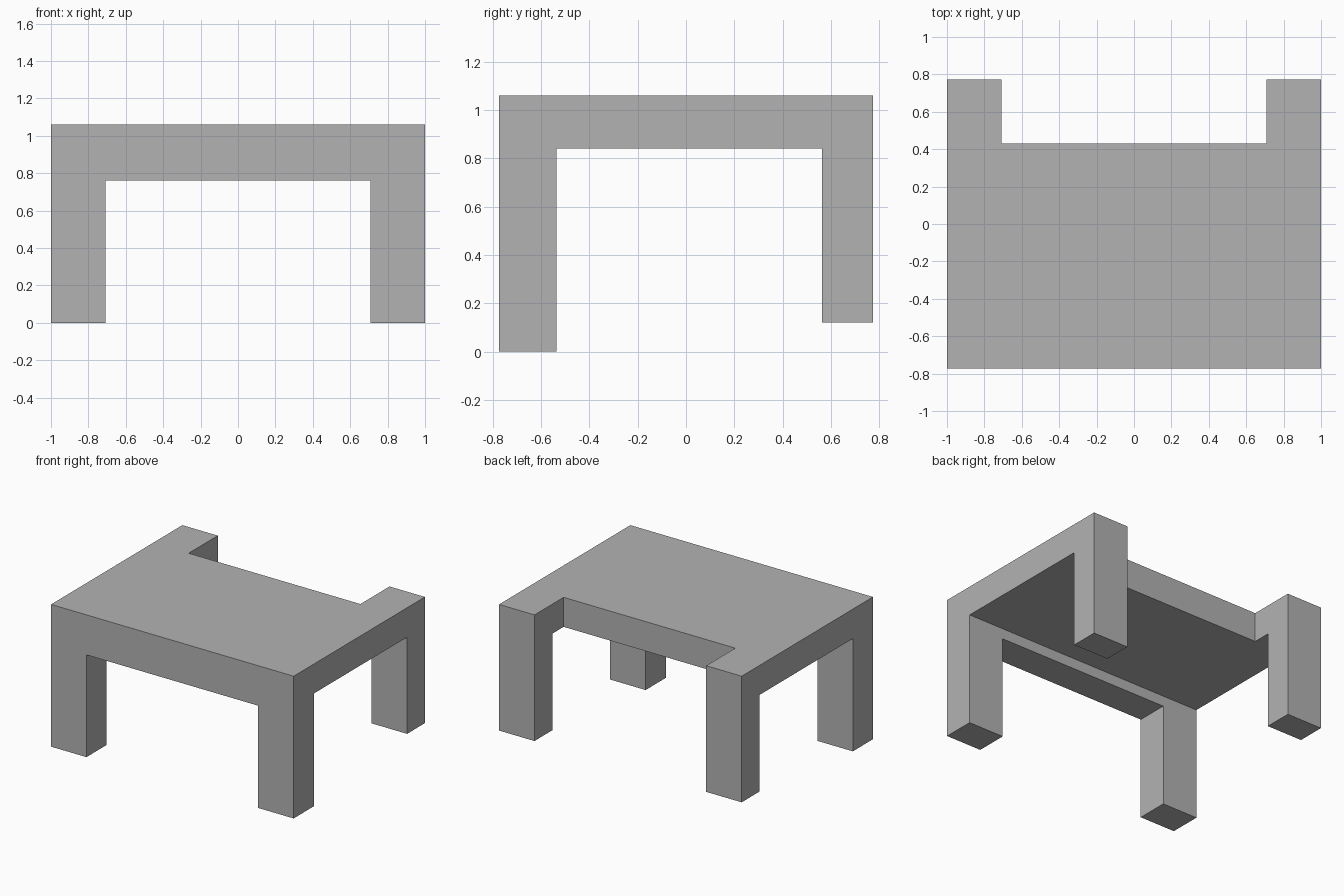
import bpy
import bmesh

cube = bpy.data.objects.get("Cube")
if cube:
    bpy.data.objects.remove(cube, do_unlink=True)

HALF_W, HALF_D, TOP = 1.0, 0.773, 1.06
INNER_X = 0.708          # inner faces of the legs
SLAB_BOTTOM = 0.84
APRON_BOTTOM = 0.762
FRONT_LEG_Y, BACK_LEG_Y = -0.536, 0.563
BACK_FOOT = 0.12         # the back legs are shorter
NOTCH_Y = 0.43

gray = bpy.data.materials.new("plain gray")
gray.use_nodes = True
color = (0.45, 0.45, 0.45, 1.0)
gray.diffuse_color = color
gray.node_tree.nodes["Principled BSDF"].inputs["Base Color"].default_value = color


def extrude_profile(name, points, half_width):
    """Sweep a closed (y, z) profile across x, from -half_width to half_width."""
    bm = bmesh.new()
    face = bm.faces.new([bm.verts.new((-half_width, y, z)) for y, z in points])
    swept = bmesh.ops.extrude_face_region(bm, geom=[face])["geom"]
    verts = [v for v in swept if isinstance(v, bmesh.types.BMVert)]
    bmesh.ops.translate(bm, verts=verts, vec=(2 * half_width, 0, 0))
    bmesh.ops.recalc_face_normals(bm, faces=bm.faces[:])
    mesh = bpy.data.meshes.new(name)
    bm.to_mesh(mesh)
    bm.free()
    obj = bpy.data.objects.new(name, mesh)
    bpy.context.collection.objects.link(obj)
    return obj


# Table body: side profile with long front legs and short back legs
table = extrude_profile("table", [
    (-HALF_D, 0), (FRONT_LEG_Y, 0),
    (FRONT_LEG_Y, SLAB_BOTTOM), (BACK_LEG_Y, SLAB_BOTTOM),
    (BACK_LEG_Y, BACK_FOOT), (HALF_D, BACK_FOOT),
    (HALF_D, TOP), (-HALF_D, TOP)], HALF_W)
table.data.materials.append(gray)

# Cutter: opening between the front legs, below the apron
front_opening = extrude_profile("front_opening_cutter", [
    (-1, -0.2), (-0.2, -0.2), (-0.2, APRON_BOTTOM), (-1, APRON_BOTTOM)], INNER_X)

# Cutter: notch in the back edge, between the back legs
back_notch = extrude_profile("back_notch_cutter", [
    (NOTCH_Y, -0.2), (1, -0.2), (1, 1.3), (NOTCH_Y, 1.3)], INNER_X)

cutters = (front_opening, back_notch)
for cutter in cutters:
    cutter.hide_render = True
    mod = table.modifiers.new(cutter.name, "BOOLEAN")
    mod.operation = "DIFFERENCE"
    mod.solver = "EXACT"
    mod.object = cutter

# Bake the cuts and discard the cutters
bpy.context.view_layer.update()
graph = bpy.context.evaluated_depsgraph_get()
cut_mesh = bpy.data.meshes.new_from_object(table.evaluated_get(graph))
table.modifiers.clear()
table.data = cut_mesh
cut_mesh.materials.clear()
cut_mesh.materials.append(gray)
for poly in cut_mesh.polygons:
    poly.material_index = 0
for cutter in cutters:
    bpy.data.objects.remove(cutter, do_unlink=True)
